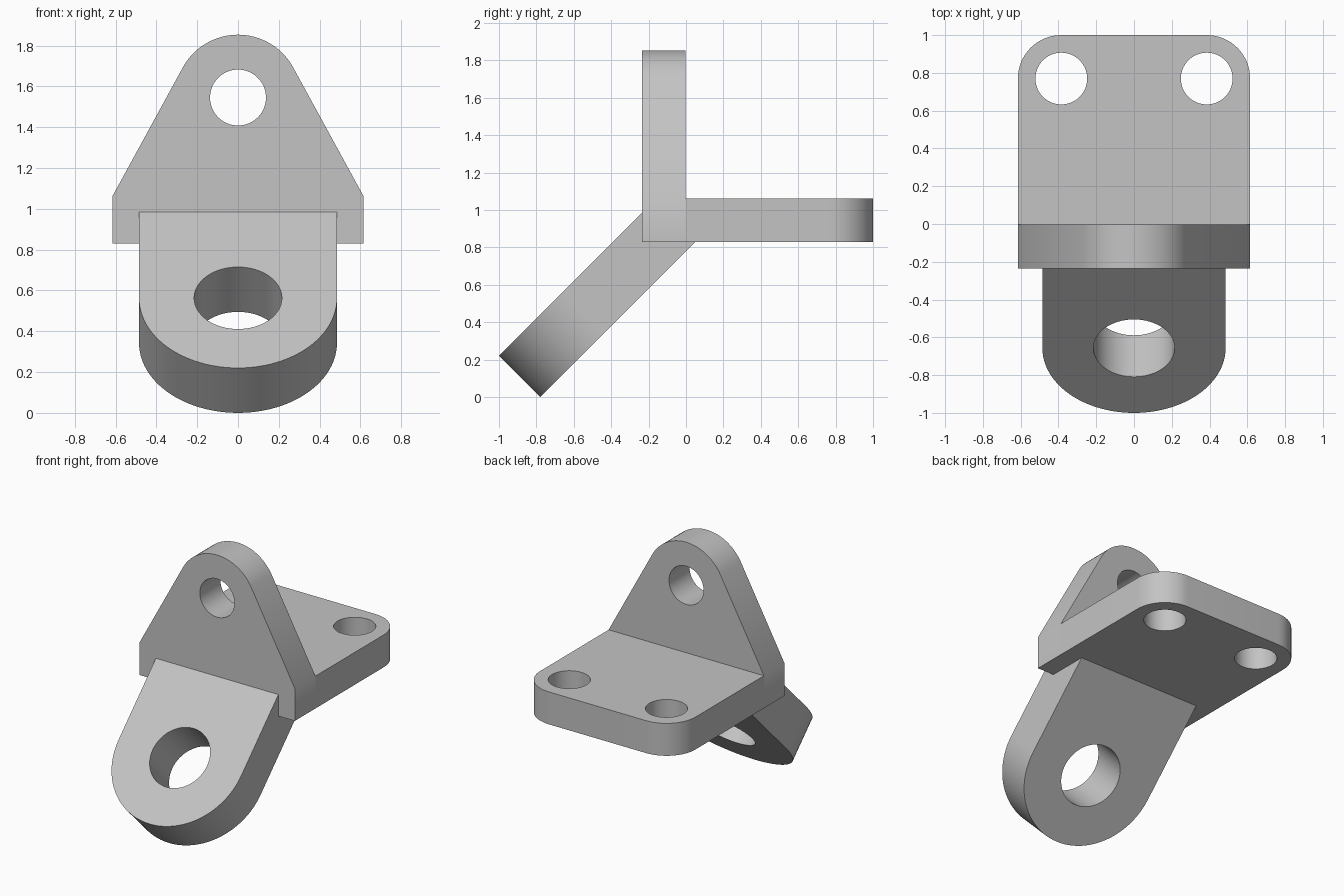
import bpy, bmesh
from math import pi, sin, cos, atan2, acos, hypot, radians
from mathutils import Matrix, Vector

if "Cube" in bpy.data.objects:
    bpy.data.objects.remove(bpy.data.objects["Cube"])

grey = bpy.data.materials.new("plain grey")
grey.use_nodes = True
grey.diffuse_color = (0.55, 0.55, 0.55, 1)
grey.node_tree.nodes["Principled BSDF"].inputs["Base Color"].default_value = (0.55, 0.55, 0.55, 1)


def arc(cx, cy, r, start, end, steps):
    angles = [start + (end - start) * i / steps for i in range(steps + 1)]
    return [(cx + r * cos(a), cy + r * sin(a)) for a in angles]


def prism(name, outline, depth, frame, lift=0):
    """Extrude a 2D outline along the frame's local z."""
    bm = bmesh.new()
    face = bm.faces.new([bm.verts.new((x, y, lift)) for x, y in outline])
    top = bmesh.ops.extrude_face_region(bm, geom=[face])["geom"]
    moved = [v for v in top if isinstance(v, bmesh.types.BMVert)]
    bmesh.ops.translate(bm, verts=moved, vec=(0, 0, depth))
    bmesh.ops.recalc_face_normals(bm, faces=bm.faces)
    mesh = bpy.data.meshes.new(name)
    bm.to_mesh(mesh)
    bm.free()
    mesh.materials.append(grey)
    obj = bpy.data.objects.new(name, mesh)
    obj.matrix_world = frame
    bpy.context.collection.objects.link(obj)
    return obj


def plate(name, outline, holes, depth, frame):
    """Plate with round through holes given as (x, y, radius)."""
    obj = prism(name, outline, depth, frame)
    bpy.context.view_layer.objects.active = obj
    for x, y, r in holes:
        circle = arc(x, y, r, 0, 2 * pi, 64)[:-1]
        cutter = prism("hole_cutter", circle, depth + 0.2, frame, -0.1)
        cutter.hide_render = True
        mod = obj.modifiers.new("hole", "BOOLEAN")
        mod.operation, mod.solver, mod.object = "DIFFERENCE", "EXACT", cutter
        bpy.context.view_layer.update()
        bpy.ops.object.modifier_apply(modifier=mod.name)
        bpy.data.objects.remove(cutter)
    bpy.ops.object.select_all(action="DESELECT")
    obj.select_set(True)
    bpy.ops.object.shade_smooth_by_angle(angle=radians(30))
    return obj


half, bottom, deck = 0.615, 0.83, 1.062
front, back = -0.236, -0.003

# Horizontal base with two rounded rear corners and two bolt holes
r, cx, cy = 0.23, half - 0.23, 0.77
base = ([(-half, back), (half, back)] + arc(cx, cy, r, 0, pi / 2, 16)
        + arc(-cx, cy, r, pi / 2, pi, 16))
plate("base_plate", base, [(cx, cy, 0.137), (-cx, cy, 0.137)],
      deck - bottom, Matrix.Translation((0, 0, bottom)))

# Upright ear, its sides tangent to the rounded top
r, cz = 0.308, 1.545
a = atan2(deck - cz, half) + acos(r / hypot(half, deck - cz))
ear = ([(-half, bottom), (half, bottom), (half, deck)]
       + arc(0, cz, r, a, pi - a, 32) + [(-half, deck)])
plate("upright_ear", ear, [(0, cz, 0.137)], back - front,
      Matrix.Translation((0, back, 0)) @ Matrix.Rotation(pi / 2, 4, "X"))

# Sloping lug with a round end, its root buried in the corner of the bracket
w, root, thick = 0.485, 1.2, 0.311
lug = [(w, root), (-w, root)] + arc(0, w, w, pi, 2 * pi, 48)
plate("sloping_lug", lug, [(0, w, 0.215)], thick,
      Matrix.Translation((0, -1, 0.22)) @ Matrix.Rotation(pi / 4, 4, "X")
      @ Matrix.Translation((0, 0, -thick)))
